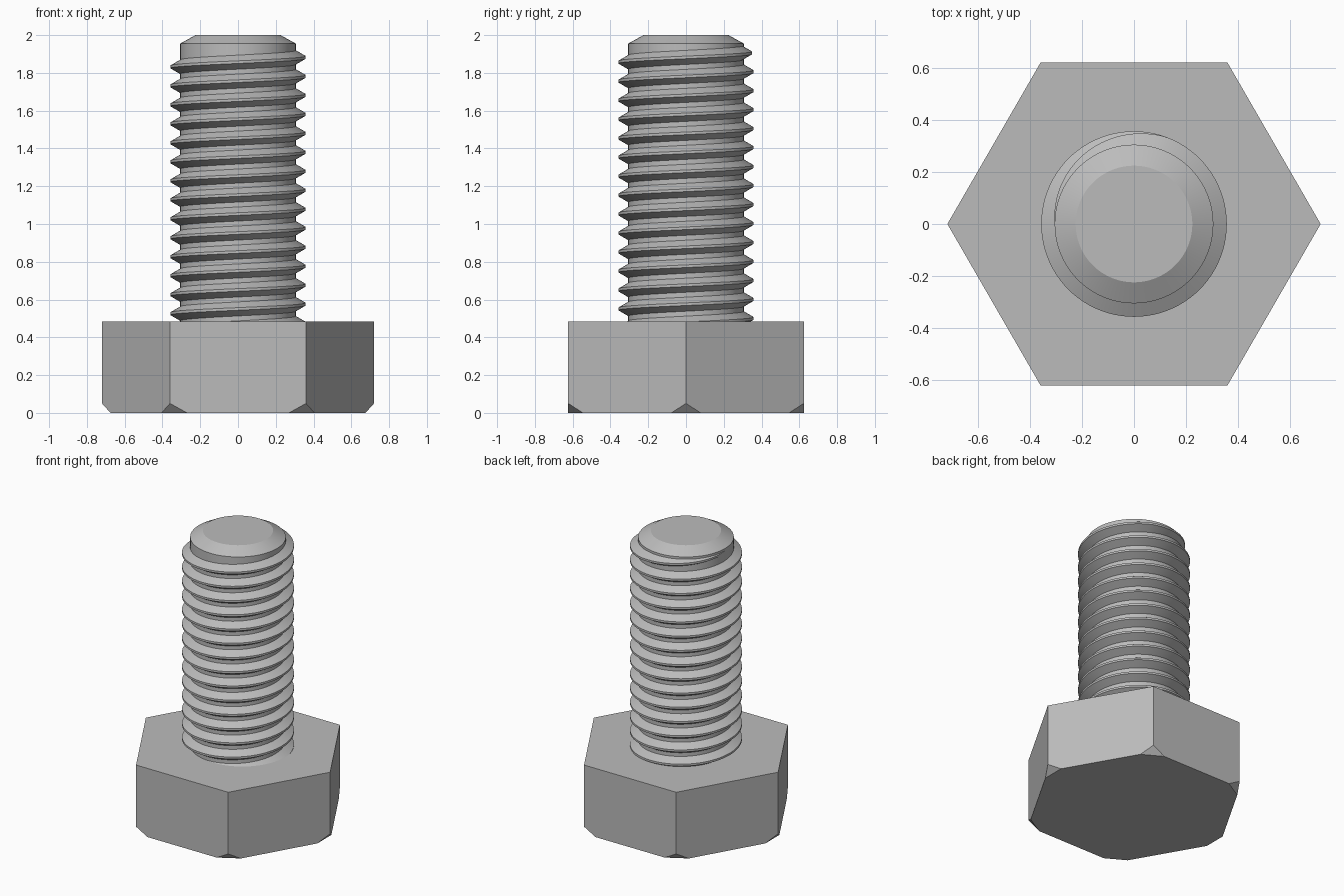
import bpy, bmesh, math
from mathutils import Vector

if "Cube" in bpy.data.objects:
    bpy.data.objects.remove(bpy.data.objects["Cube"])

steel = bpy.data.materials.new("steel_grey")
steel.use_nodes = True
GREY = (0.5, 0.5, 0.5, 1)
steel.diffuse_color = GREY
steel.node_tree.nodes["Principled BSDF"].inputs["Base Color"].default_value = GREY

HEAD_R, HEAD_H = 0.72, 0.485      # corner radius and height of the head
CORE_R, CREST_R = 0.306, 0.358    # thread root and crest
PITCH, STEPS = 0.1005, 96         # rise and segments per turn


def polar(r, a, z):
    return Vector((r * math.cos(a), r * math.sin(a), z))


def finish(bm, name, smooth=False):
    bmesh.ops.recalc_face_normals(bm, faces=bm.faces[:])
    mesh = bpy.data.meshes.new(name)
    bm.to_mesh(mesh)
    bm.free()
    mesh.materials.append(steel)
    obj = bpy.data.objects.new(name, mesh)
    bpy.context.collection.objects.link(obj)
    if smooth:
        bpy.ops.object.select_all(action="DESELECT")
        obj.select_set(True)
        bpy.context.view_layer.objects.active = obj
        bpy.ops.object.shade_smooth_by_angle(angle=math.radians(25))
    return obj


# Hexagonal head with its six lower corners cut off
bm = bmesh.new()
corners = [i * math.pi / 3 for i in range(6)]
base = bm.faces.new([bm.verts.new(polar(HEAD_R, a, 0)) for a in corners])
top = bmesh.ops.extrude_face_region(bm, geom=[base], use_keep_orig=True)
bmesh.ops.translate(bm, vec=(0, 0, HEAD_H),
                    verts=[v for v in top["geom"] if isinstance(v, bmesh.types.BMVert)])
for a in corners:
    bmesh.ops.bisect_plane(bm, geom=bm.verts[:] + bm.edges[:] + bm.faces[:],
                           plane_co=polar(HEAD_R, a, 0.05),
                           plane_no=polar(0.05, a, -0.045), clear_outer=True)
    bmesh.ops.holes_fill(bm, edges=[e for e in bm.edges if e.is_boundary], sides=0)
finish(bm, "hex_head")

# Shank core with a chamfered tip
bm = bmesh.new()
rings = [[bm.verts.new(polar(r, 2 * math.pi * i / STEPS, z)) for i in range(STEPS)]
         for r, z in ((CORE_R, HEAD_H - 0.05), (CORE_R, 1.955), (0.225, 2))]
for lo, hi in zip(rings, rings[1:]):
    for i in range(STEPS):
        j = (i + 1) % STEPS
        bm.faces.new((lo[i], lo[j], hi[j], hi[i]))
bm.faces.new(rings[0][::-1])
bm.faces.new(rings[-1])
finish(bm, "shank_core", True)

# Right-handed thread ridge, sinking into the core over its last part turn
bm = bmesh.new()
profile = ((CORE_R - 0.003, -0.039), (CREST_R, -0.007),
           (CREST_R, 0.007), (CORE_R - 0.003, 0.039))
rows = []
for s in range(-int(14.4 * STEPS), STEPS // 2 + 1):
    a = 2 * math.pi * s / STEPS
    sink = max(0, (a - math.radians(70)) / math.radians(110)) * (CREST_R - CORE_R)
    z = 1.882 + PITCH * s / STEPS
    rows.append([bm.verts.new(polar(r - sink, a, z + dz)) for r, dz in profile])
for p, q in zip(rows, rows[1:]):
    for k in range(4):
        m = (k + 1) % 4
        bm.faces.new((p[k], q[k], q[m], p[m]))
bm.faces.new(rows[0])
bm.faces.new(rows[-1][::-1])
finish(bm, "thread", True)
